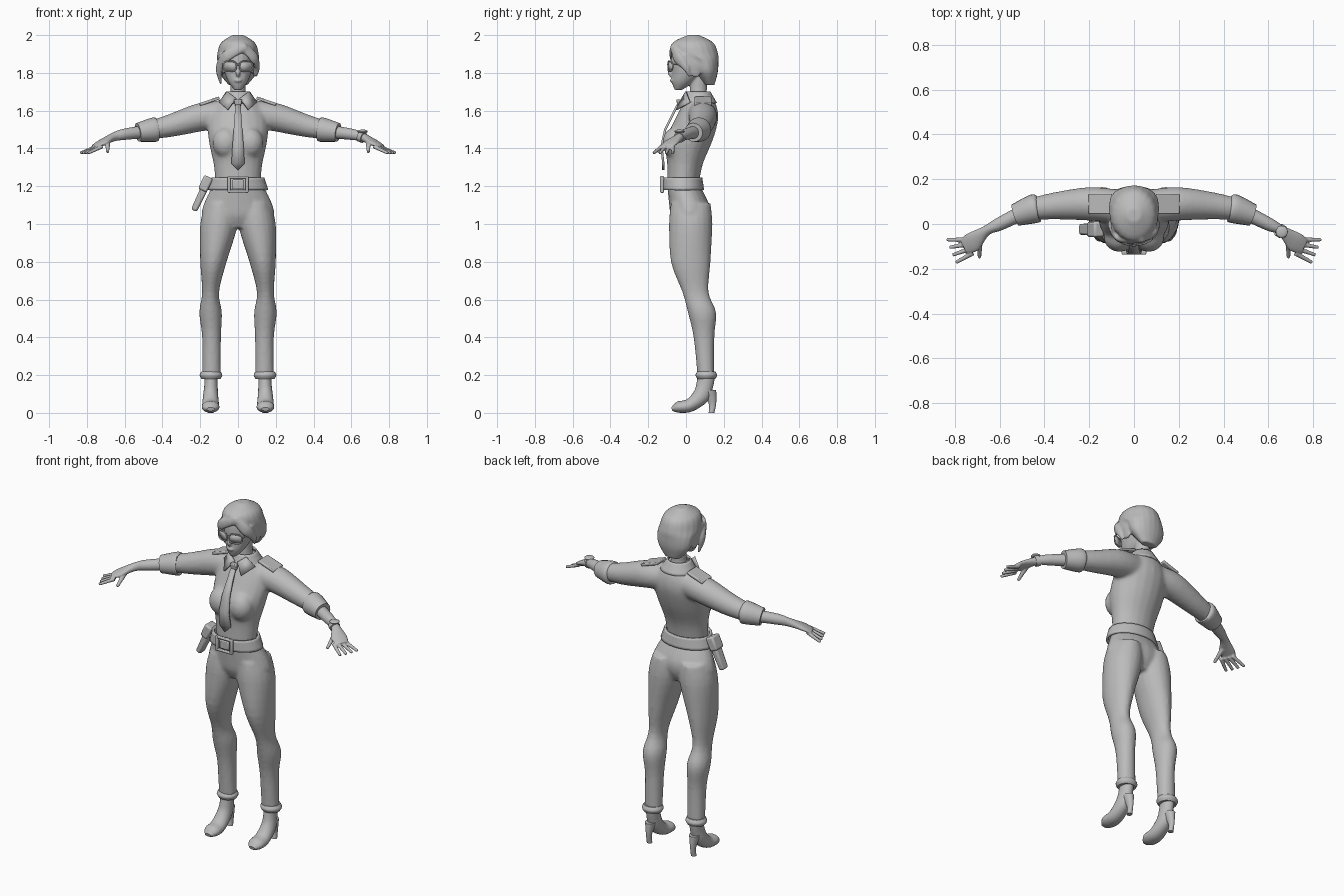
import bpy, bmesh
from math import cos, sin, pi
from mathutils import Vector, Matrix

if "Cube" in bpy.data.objects:
    bpy.data.objects.remove(bpy.data.objects["Cube"], do_unlink=True)

grey = bpy.data.materials.new("plain grey")
grey.use_nodes = True
grey.diffuse_color = (0.5, 0.5, 0.5, 1)
grey.node_tree.nodes["Principled BSDF"].inputs["Base Color"].default_value = grey.diffuse_color

SIDES = 20
STEPS = 4
RIGHTWARD = Vector((1, 0, 0))
UPWARD = Vector((0, 0, 1))


def ellipse(center, across, along):
    angles = [2 * pi * i / SIDES for i in range(SIDES)]
    return [center + across * cos(a) + along * sin(a) for a in angles]


# Level cross-section from front to back
def level(z, half, front, back, x=0):
    center = Vector((x, (front + back) / 2, z))
    return ellipse(center, RIGHTWARD * half, Vector((0, (back - front) / 2, 0)))


# Station of a tube: position with horizontal and other radius
def at(x, y, z, wide, tall=None):
    return Vector((x, y, z)), wide, tall or wide


def tube(*stations, side=None):
    rings = []
    for i, (point, wide, tall) in enumerate(stations):
        before, after = stations[max(i - 1, 0)][0], stations[min(i + 1, len(stations) - 1)][0]
        tangent = (after - before).normalized()
        across = side or tangent.cross(UPWARD).normalized()
        rings.append(ellipse(point, across * wide, across.cross(tangent) * tall))
    return rings


def ball(center, radii):
    c, r = Vector(center), Vector(radii)
    return [ellipse(c + UPWARD * r.z * sin(a), RIGHTWARD * r.x * cos(a), Vector((0, r.y * cos(a), 0)))
            for a in [pi * k / 9 for k in range(-4, 5)]]


def flip(rings):
    return [[Vector((-p.x, p.y, p.z)) for p in ring] for ring in rings]


def pair(rings):
    return [rings, flip(rings)]


# Smooth curve through the given rings
def refine(rings):
    result = []
    for i in range(len(rings) - 1):
        quads = zip(rings[max(i - 1, 0)], rings[i], rings[i + 1], rings[min(i + 2, len(rings) - 1)])
        quads = list(quads)
        for t in [step / STEPS for step in range(STEPS)]:
            result.append([b + (c - a) * t / 2 + (a - b * 2.5 + c * 2 - d / 2) * t * t
                           + ((b - c) * 3 + d - a) * t * t * t / 2 for a, b, c, d in quads])
    return result + [rings[-1]]


def finish(name, bm, smooth=True):
    bmesh.ops.recalc_face_normals(bm, faces=bm.faces)
    for face in bm.faces:
        face.smooth = smooth
    mesh = bpy.data.meshes.new(name)
    bm.to_mesh(mesh)
    bm.free()
    mesh.set_sharp_from_angle(angle=pi / 4)
    mesh.materials.append(grey)
    obj = bpy.data.objects.new(name, mesh)
    bpy.context.collection.objects.link(obj)
    return obj


# Skin the rings and optionally fuse overlapping volumes
def body(name, lofts, voxel=0, relax=3, caps=True):
    bm = bmesh.new()
    for rings in lofts:
        loops = [[bm.verts.new(p) for p in ring] for ring in refine(rings)]
        for low, high in zip(loops, loops[1:]):
            for i in range(SIDES):
                j = (i + 1) % SIDES
                bm.faces.new((low[i], low[j], high[j], high[i]))
        if caps:
            bm.faces.new(loops[0])
            bm.faces.new(loops[-1])
    obj = finish(name, bm)
    if voxel:
        fuse = obj.modifiers.new("fuse", "REMESH")
        fuse.mode, fuse.voxel_size, fuse.use_smooth_shade = "VOXEL", voxel, True
        soften = obj.modifiers.new("soften", "SMOOTH")
        soften.factor, soften.iterations = 0.5, relax
    return obj


def both(name, lofts, **options):
    body("left_" + name, lofts, **options)
    body("right_" + name, [flip(rings) for rings in lofts], **options)


def thicken(obj, thickness):
    shell = obj.modifiers.new("shell", "SOLIDIFY")
    shell.thickness, shell.offset = thickness, 0


def plate(name, polygons, thickness):
    bm = bmesh.new()
    for polygon in polygons:
        bm.faces.new([bm.verts.new(p) for p in polygon])
    bmesh.ops.remove_doubles(bm, verts=bm.verts, dist=0.0001)
    thicken(finish(name, bm, smooth=False), thickness)


def box(name, center, size, turn=0.0, bevel=0.005, taper=1.0):
    bm = bmesh.new()
    bmesh.ops.create_cube(bm, size=1)
    for v in bm.verts:
        if v.co.z < 0:
            v.co.x, v.co.y = v.co.x * taper, v.co.y * taper
    place = Matrix.Translation(center) @ Matrix.Rotation(turn, 4, "Y") @ Matrix.Diagonal((*size, 1))
    bmesh.ops.transform(bm, matrix=place, verts=bm.verts)
    edge = finish(name, bm, smooth=False).modifiers.new("edge", "BEVEL")
    edge.width, edge.segments = bevel, 2


def wire(name, points, closed=False):
    curve = bpy.data.curves.new(name, "CURVE")
    curve.dimensions, curve.bevel_depth, curve.bevel_resolution = "3D", 0.004, 2
    line = curve.splines.new("POLY")
    line.points.add(len(points) - 1)
    for target, p in zip(line.points, points):
        target.co = (*p, 1)
    line.use_cyclic_u = closed
    curve.materials.append(grey)
    bpy.context.collection.objects.link(bpy.data.objects.new(name, curve))


# Trousers with turned cuffs
hips = [level(z=1.21, half=.13, front=-.1, back=.07), level(z=1.11, half=.18, front=-.09, back=.12),
        level(z=1.04, half=.19, front=-.08, back=.12), level(z=.98, half=.13, front=-.05, back=.09)]
leg = [level(x=.09, z=1.11, half=.08, front=-.08, back=.13),
       level(x=.1, z=1, half=.1, front=-.09, back=.14),
       level(x=.13, z=.8, half=.07, front=-.08, back=.13),
       level(x=.145, z=.64, half=.045, front=-.02, back=.12),
       level(x=.145, z=.53, half=.06, front=.01, back=.16),
       level(x=.14, z=.4, half=.05, front=.04, back=.15),
       level(x=.14, z=.2, half=.05, front=.06, back=.15)]
body("trousers", [hips] + pair(leg), voxel=.01, relax=4)
both("trouser_cuff", [[level(x=.143, z=.2 + k * .02, half=.06 - abs(k) * .01, front=.05 + abs(k) * .01,
                             back=.165 - abs(k) * .01) for k in (-1, 0, 1)]])

# Heeled shoes
foot = tube(at(x=.145, y=-.075, z=.02, wide=.02, tall=.01), at(x=.145, y=-.04, z=.03, wide=.045, tall=.03),
            at(x=.145, y=.02, z=.04, wide=.045, tall=.035), at(x=.145, y=.08, z=.09, wide=.04, tall=.045),
            at(x=.143, y=.1, z=.15, wide=.035, tall=.045), at(x=.143, y=.11, z=.21, wide=.035, tall=.045),
            side=RIGHTWARD)
heel = [level(x=.145, z=0, half=.015, front=.12, back=.15),
        level(x=.145, z=.05, half=.015, front=.12, back=.16),
        level(x=.145, z=.12, half=.03, front=.08, back=.16)]
both("shoe", [foot, heel])

# Shirt with bust and rolled sleeves
torso = [level(z=1.22, half=.12, front=-.1, back=.07), level(z=1.32, half=.13, front=-.1, back=.09),
         level(z=1.44, half=.155, front=-.11, back=.14), level(z=1.55, half=.16, front=-.06, back=.17),
         level(z=1.63, half=.12, front=-.02, back=.16), level(z=1.69, half=.06, front=.02, back=.12)]
bust = ball(center=(.065, -.06, 1.43), radii=(.07, .065, .08))
sleeve = tube(at(x=.08, y=.08, z=1.58, wide=.075), at(x=.2, y=.09, z=1.565, wide=.075),
              at(x=.36, y=.08, z=1.52, wide=.06), at(x=.5, y=.06, z=1.49, wide=.045))
body("shirt", [torso] + pair(bust) + pair(sleeve), voxel=.01, relax=6)
both("rolled_cuff", [tube(at(x=.43, y=.07, z=1.5, wide=.05), at(x=.44, y=.07, z=1.5, wide=.065),
                          at(x=.53, y=.04, z=1.485, wide=.05))])

# Bare forearms, palms, thumbs and fanned fingers
forearm = tube(at(x=.48, y=.06, z=1.49, wide=.035), at(x=.6, y=0, z=1.475, wide=.03),
               at(x=.66, y=-.03, z=1.46, wide=.023), at(x=.72, y=-.08, z=1.43, wide=.045, tall=.016),
               at(x=.76, y=-.1, z=1.41, wide=.035, tall=.01))
digits = [tube(at(x=.69, y=-.07, z=1.44, wide=.015), at(x=.69, y=-.15, z=1.38, wide=.008))]
for k in range(4):
    x, y, angle = .75 - k * .01, -.07 - k * .02, -.17 * k
    digits.append(tube(at(x=x, y=y, z=1.41, wide=.011),
                       at(x=x + .085 * cos(angle), y=y + .085 * sin(angle), z=1.375, wide=.008)))
both("forearm_and_hand", [forearm] + digits, voxel=.0045, relax=2)

# Wristwatch
body("watch_band", [tube(at(x=.645, y=-.025, z=1.465, wide=.03), at(x=.665, y=-.037, z=1.458, wide=.03))])
body("watch_face", [ball(center=(.66, -.035, 1.49), radii=(.027, .027, .01))])

# Head, neck, nose, lips and ears
skull = [level(z=1.71, half=.02, front=-.06, back=-.02), level(z=1.75, half=.05, front=-.075, back=.04),
         level(z=1.8, half=.07, front=-.075, back=.09), level(z=1.86, half=.08, front=-.08, back=.13),
         level(z=1.92, half=.075, front=-.07, back=.13), level(z=1.96, half=.04, front=-.03, back=.08)]
neck = [level(z=1.62, half=.06, front=.01, back=.13), level(z=1.7, half=.04, front=.02, back=.11),
        level(z=1.8, half=.04, front=.02, back=.12)]
nose = tube(at(x=0, y=-.07, z=1.84, wide=.008), at(x=0, y=-.085, z=1.8, wide=.013),
            at(x=0, y=-.075, z=1.78, wide=.008), side=RIGHTWARD)
lips = ball(center=(0, -.075, 1.76), radii=(.02, .01, .01))
ear = ball(center=(.08, .04, 1.825), radii=(.012, .02, .03))
body("head", [skull, neck, nose, lips] + pair(ear), voxel=.0055, relax=2)

# Bobbed hair with a side-swept fringe
crown = [level(z=1.735, half=.05, front=.1, back=.15), level(z=1.8, half=.1, front=.05, back=.168),
         level(z=1.86, half=.11, front=.01, back=.172), level(z=1.9, half=.11, front=-.07, back=.17),
         level(z=1.96, half=.09, front=-.07, back=.145), level(z=2, half=.03, front=.01, back=.07)]
long_lock = tube(at(x=.045, y=-.07, z=1.94, wide=.012, tall=.02), at(x=-.06, y=-.07, z=1.89, wide=.014, tall=.03),
                 at(x=-.1, y=-.01, z=1.82, wide=.016, tall=.03), at(x=-.09, y=.01, z=1.74, wide=.006))
short_lock = tube(at(x=.03, y=-.07, z=1.94, wide=.012, tall=.02), at(x=.085, y=-.045, z=1.88, wide=.014, tall=.03),
                  at(x=.1, y=0, z=1.83, wide=.016, tall=.02), at(x=.095, y=.02, z=1.78, wide=.006))
temple_hair = [level(x=.09, z=1.78, half=.006, front=.03, back=.07),
               level(x=.09, z=1.84, half=.017, front=0, back=.09),
               level(x=.09, z=1.9, half=.014, front=-.05, back=.1)]
body("hair", [crown, long_lock, short_lock] + pair(temple_hair), voxel=.0065)

# Parts that repeat on each side: spectacles, collar wings and shoulder straps
for label, s in (("left", 1), ("right", -1)):
    rim = []
    for c, d in [(cos(pi * i / 12), sin(pi * i / 12)) for i in range(24)]:
        x = .043 + .035 * c / max(abs(c), .1) ** .3
        rim.append((s * x, 4 * x * x - .095, 1.835 + .027 * d / max(abs(d), .1) ** .3))
    wire(label + "_rim", rim, closed=True)
    plate(label + "_lens", [rim], thickness=.003)
    wire(label + "_temple", [(s * .08, -.07, 1.845), (s * .09, -.02, 1.85), (s * .09, .04, 1.845)])
    wing = [(.01, -.02, 1.665), (.055, 0, 1.7), (.1, .02, 1.645), (.055, -.05, 1.605)]
    plate(label + "_collar_wing", [[(s * x, y, z) for x, y, z in wing]], thickness=.01)
    box(label + "_shoulder_strap", center=(s * .15, .09, 1.65), size=(.11, .09, .016), turn=s * .33)
    box(label + "_buckle_post", center=(s * .047, -.127, 1.21), size=(.016, .02, .09))
wire("glasses_bridge", [(-.01, -.095, 1.84), (0, -.097, 1.845), (.01, -.095, 1.84)])

# Collar band and necktie
thicken(body("collar", [[level(z=1.64, half=.1, front=-.02, back=.16),
                         level(z=1.7, half=.06, front=.005, back=.125)]], caps=False), .008)
tie = [(1.63, .014, -.045), (1.5, .023, -.11), (1.41, .03, -.13), (1.32, .035, -.12), (1.285, 0, -.12)]
plate("necktie", [[(-a, b, top), (a, b, top), (c, d, low), (-c, d, low)]
                  for (top, a, b), (low, c, d) in zip(tie, tie[1:])], thickness=.012)
box("tie_knot", center=(0, -.036, 1.64), size=(.044, .03, .04), taper=.65)

# Belt, buckle and holster
thicken(body("belt", [[level(z=1.18, half=.155, front=-.12, back=.09),
                       level(z=1.245, half=.133, front=-.12, back=.08)]], caps=False), .012)
for label, s in (("upper", 1), ("lower", -1)):
    box(label + "_buckle_bar", center=(0, -.127, 1.21 + s * .037), size=(.1, .02, .014))
box("buckle_plate", center=(0, -.125, 1.21), size=(.06, .016, .05))
box("holster", center=(-.193, -.024, 1.157), size=(.042, .06, .19), turn=.44, bevel=.01, taper=.8)
box("holster_flap", center=(-.172, -.024, 1.213), size=(.05, .07, .08), turn=.44, bevel=.01)
